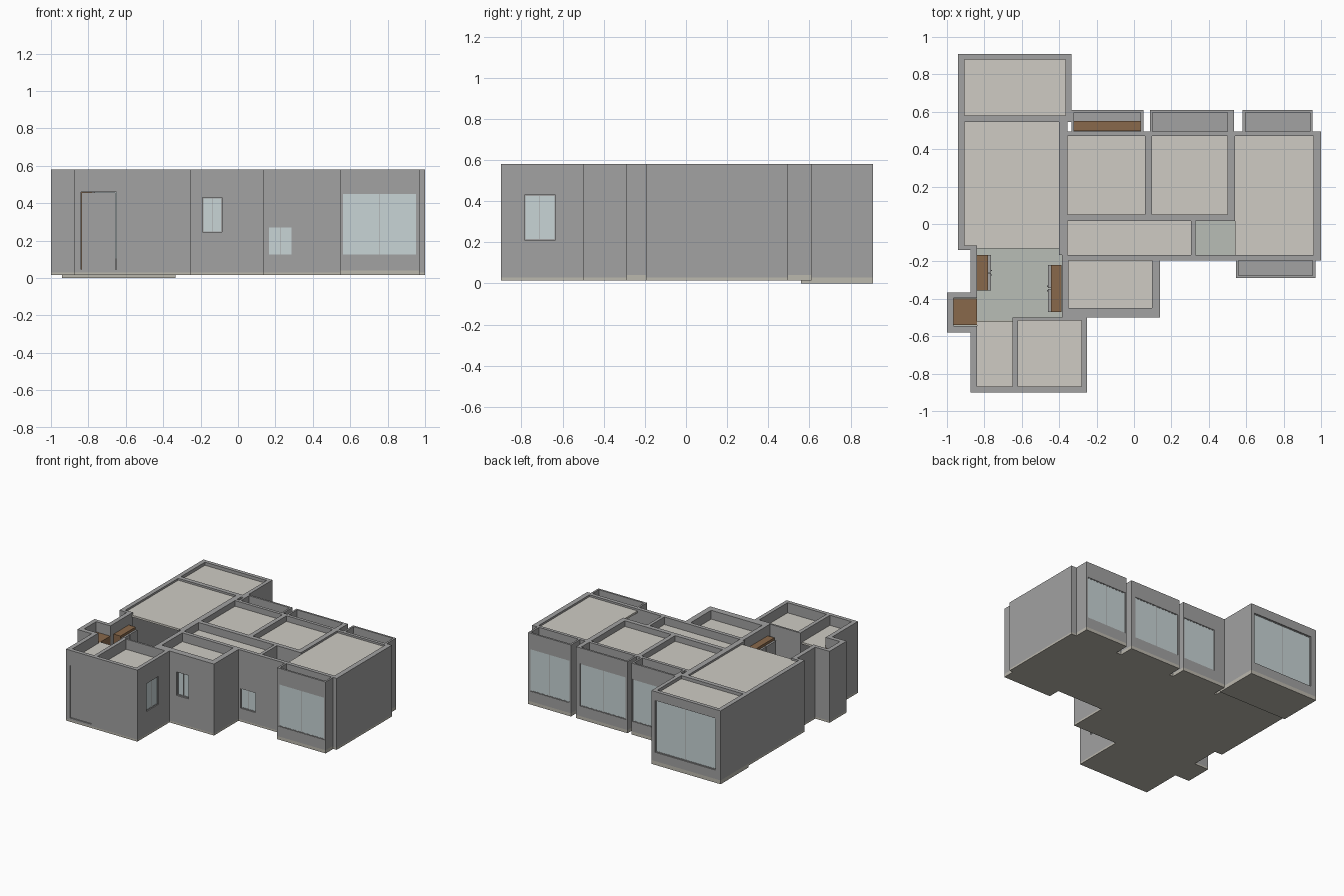
import bpy, bmesh
from mathutils import Matrix, Vector

if "Cube" in bpy.data.objects:
    bpy.data.objects.remove(bpy.data.objects["Cube"])

FLOOR, TOP = 0.03, 0.58


def material(name, rgb):
    m = bpy.data.materials.new(name)
    m.diffuse_color = (*rgb, 1)
    m.use_nodes = True
    m.node_tree.nodes["Principled BSDF"].inputs["Base Color"].default_value = m.diffuse_color
    return m


GREY = material("wall_grey", (0.36, 0.36, 0.36))
PLASTER = material("plaster", (0.62, 0.60, 0.55))
SLAB = material("slab_stone", (0.50, 0.48, 0.42))
TILE = material("floor_tile", (0.48, 0.51, 0.47))
WOOD = material("wood", (0.25, 0.14, 0.07))
GLASS = material("glass", (0.58, 0.66, 0.67))


def boxes(name, items, mat):
    """One object from boxes given as (x0, x1, y0, y1, z0, z1)."""
    bm = bmesh.new()
    for x0, x1, y0, y1, z0, z1 in items:
        mid = Vector((x0 + x1, y0 + y1, z0 + z1)) / 2
        size = Matrix.Diagonal((x1 - x0, y1 - y0, z1 - z0, 1))
        bmesh.ops.create_cube(bm, size=1, matrix=Matrix.Translation(mid) @ size)
    me = bpy.data.meshes.new(name)
    bm.to_mesh(me)
    bm.free()
    me.materials.append(mat)
    ob = bpy.data.objects.new(name, me)
    bpy.context.collection.objects.link(ob)
    return ob


def wall(name, x0, x1, y0, y1, holes=(), z0=FLOOR, glazed=False):
    """Straight wall with openings (a0, a1, low, high) along its length."""
    along_x = x1 - x0 > y1 - y0

    def piece(a0, a1, low, high, inset=0.0):
        if along_x:
            return (a0, a1, y0 + inset, y1 - inset, low, high)
        return (x0 + inset, x1 - inset, a0, a1, low, high)

    a, end = (x0, x1) if along_x else (y0, y1)
    parts = []
    thick = min(x1 - x0, y1 - y0)
    for h0, h1, low, high in holes:
        if h0 > a:
            parts.append(piece(a, h0, z0, TOP))
        if low > z0:
            parts.append(piece(h0, h1, z0, low))
        parts.append(piece(h0, h1, high, TOP))
        a = h1
        if glazed:
            f, m = 0.005, (h0 + h1) / 2
            boxes(name + "_pane", [piece(h0, h1, low, high, thick * 0.35)], GLASS)
            boxes(name + "_frame", [piece(p, q, r, s, thick * 0.25) for p, q, r, s in (
                (h0, h0 + f, low, high), (h1 - f, h1, low, high),
                (m - f / 4, m + f / 4, low, high),
                (h0 + f, h1 - f, low, low + f), (h0 + f, h1 - f, high - f, high))], GREY)
    if a < end:
        parts.append(piece(a, end, z0, TOP))
    return boxes(name, parts, GREY)


# Floor slabs, with a thicker one under the terrace
boxes("terrace_slab", [(-.94, -.335, .56, .91, 0, FLOOR)], SLAB)
boxes("floor_slab", [(*r, .015, FLOOR) for r in (
    (-.94, -.355, -.14, .56), (-.875, -.355, -.5, -.14), (-1, -.875, -.58, -.365),
    (-.875, -.25, -.9, -.5), (-.355, .14, -.5, -.195), (-.355, 1, -.195, .495))], SLAB)
boxes("open_floor_tiles", [(*r, FLOOR, FLOOR + .003) for r in (
    (-.84, -.385, -.515, -.13), (-.965, -.84, -.545, -.395),
    (-.905, -.40, -.115, .545), (.33, .54, -.165, .015))], TILE)

# Outer walls
wall("west_wall", -.94, -.905, -.14, .91)
wall("terrace_back_wall", -.905, -.335, .88, .91, [(-.895, -.365, .10, .51)], glazed=True)
wall("terrace_side_wall", -.365, -.335, .58, .88)
wall("west_step_wall", -.905, -.84, -.14, -.115)
wall("entry_west_wall", -.875, -.84, -.365, -.14)
wall("alcove_back_wall", -1, -.84, -.395, -.365)
wall("alcove_west_wall", -1, -.965, -.58, -.395)
wall("alcove_front_wall", -.965, -.84, -.58, -.545)
wall("kitchen_west_wall", -.875, -.84, -.9, -.58)
wall("kitchen_front_wall", -.84, -.25, -.9, -.87, [(-.84, -.65, .045, .46)])
boxes("outer_door", [(-.838, -.656, -.894, -.876, .047, .458)], GREY)
wall("kitchen_east_wall", -.28, -.25, -.87, -.515, [(-.785, -.635, .21, .43)], glazed=True)
wall("bath_front_wall", -.385, .14, -.5, -.45, [(-.19, -.085, .245, .43)], glazed=True)
wall("bath_east_wall", .095, .14, -.45, -.195)
wall("hall_front_wall", -.35, .54, -.195, -.165, [(.16, .29, .12, .275)], glazed=True)
wall("bedroom_front_wall", .54, 1, -.195, -.165, [(.57, .94, .10, .455)])
wall("east_wall", .96, 1, -.165, .495)
wall("bedroom_back_wall", -.355, .96, .47, .495,
     [(-.32, .03, .11, .455), (.11, .49, .11, .455), (.60, .93, .11, .455)])

# Inner walls
wall("terrace_divider", -.905, -.335, .545, .58, [(-.86, -.43, FLOOR, .50)])
wall("living_east_wall", -.40, -.355, .05, .545)
wall("hall_west_doorway", -.40, -.355, -.165, .05, [(-.14, 0, FLOOR, .46)])
wall("bath_west_wall", -.385, -.35, -.45, -.165)
wall("kitchen_back_wall", -.65, -.25, -.515, -.5)
wall("kitchen_divider", -.65, -.62, -.87, -.515)
wall("hall_back_wall", -.355, .54, .015, .05, [(-.1, .03, FLOOR, .46), (.13, .26, FLOOR, .46)])
wall("hall_end_doorway", .305, .33, -.165, .015, [(-.15, 0, FLOOR, .46)])
wall("bedroom_divider_1", .06, .095, .05, .47)
wall("bedroom_divider_2", .50, .54, .05, .47)


# Bay windows: thin side walls, glazed front, floor and lowered roof
def bay(name, x0, x1, y_wall, y_out, right=0.015, glass=None):
    s = 1 if y_out > y_wall else -1
    lo, hi = sorted((y_wall, y_out))
    f0, f1 = sorted((y_out - s * .015, y_out))
    n0, n1 = sorted((y_wall, y_out - s * .015))
    g0, g1 = glass or (x0 + .012, x1 - .012)
    wall(name + "_front", x0, x1, f0, f1, [(g0, g1, .12, .455)], z0=.04, glazed=True)
    boxes(name + "_sides", [(x0, x0 + .015, n0, n1, .04, TOP),
                            (x1 - right, x1, n0, n1, .04, TOP)], GREY)
    boxes(name + "_floor", [(x0, x1, lo, hi, .015, .04)], SLAB)
    boxes(name + "_roof", [(x0 + .015, x1 - right, n0, n1, .455, .47)], GREY)


bay("back_bay_1", -.335, .05, .495, .61, glass=(-.24, .04))
bay("back_bay_2", .085, .535, .495, .61, right=.035, glass=(.10, .50))
bay("back_bay_3", .58, .955, .495, .61)
bay("front_bay", .545, .97, -.195, -.29)

# Ceilings, recessed by different amounts below the wall tops
boxes("ceilings", [(x0, x1, y0, y1, z - .015, z) for x0, x1, y0, y1, z in (
    (-.905, -.365, .58, .88, .555), (-.905, -.40, -.13, .545, .565),
    (-.355, .06, .05, .47, .535), (.095, .50, .05, .47, .535),
    (.54, .96, -.165, .47, .565), (-.355, .305, -.165, .015, .52),
    (-.35, .095, -.45, -.195, .51), (-.84, -.65, -.87, -.52, .50),
    (-.62, -.28, -.87, -.515, .50))], PLASTER)

# Wooden cabinets with paired door panels and handles
for name, r, face, side in (
        ("entry_cabinet", (-.84, -.78, -.355, -.165), -.78, 1),
        ("hall_cabinet", (-.445, -.387, -.47, -.22), -.445, -1)):
    boxes(name, [(*r, FLOOR, .50)], WOOD)
    mid = (r[2] + r[3]) / 2
    d0, d1 = sorted((face, face + side * .015))
    boxes(name + "_doors", [(d0, d1, r[2], mid - .002, .05, .48),
                            (d0, d1, mid + .002, r[3], .05, .48)], GREY)
    k0, k1 = sorted((face + side * .015, face + side * .021))
    boxes(name + "_handles", [(k0, k1, mid + o - .003, mid + o + .003, .22, .30)
                              for o in (-.012, .012)], GREY)
boxes("alcove_cabinet", [(-.965, -.84, -.54, -.397, FLOOR, .50)], WOOD)
boxes("bay_shelf", [(-.32, .035, .497, .55, .47, .50)], WOOD)
